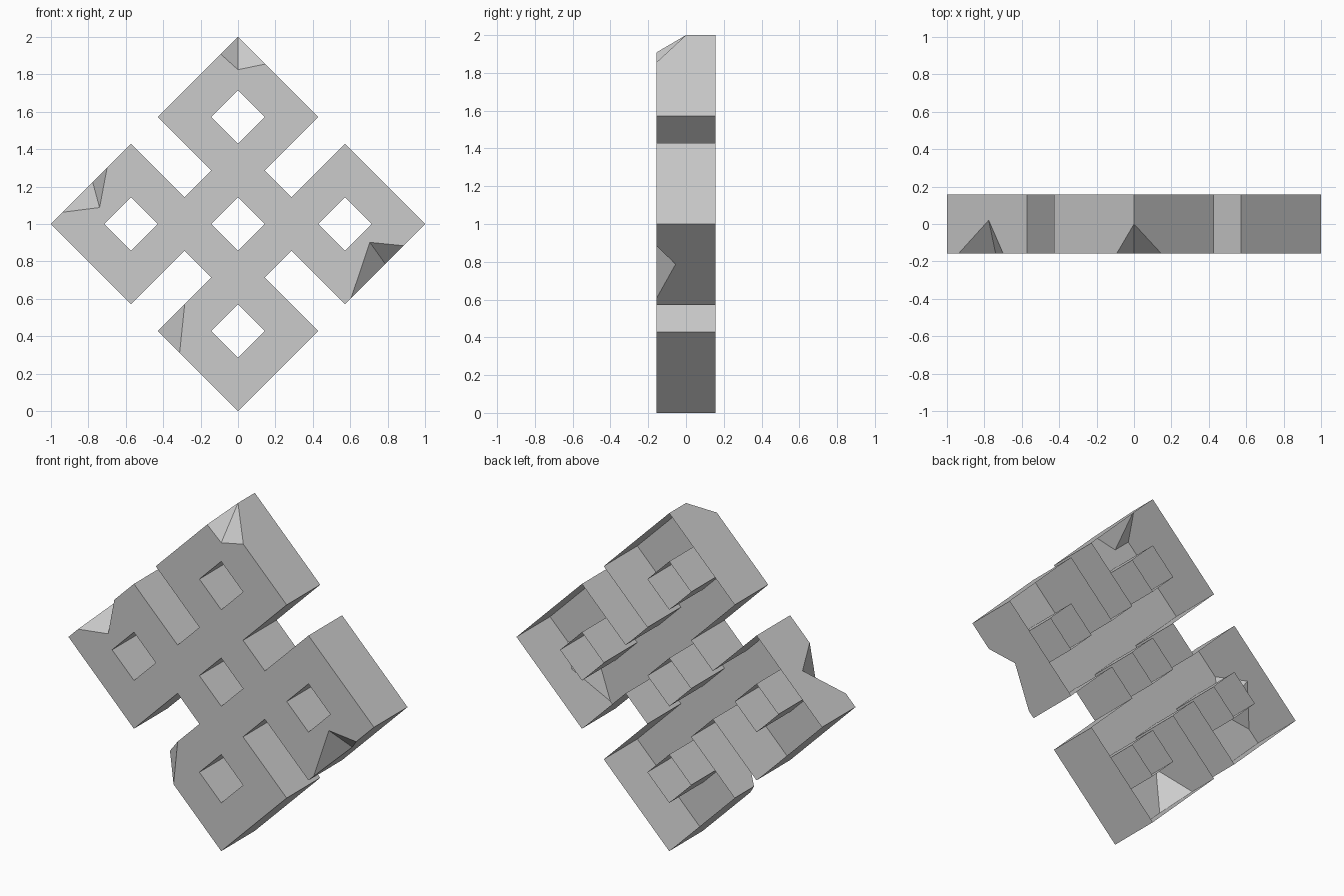
import bpy, bmesh

if "Cube" in bpy.data.objects:
    bpy.data.objects.remove(bpy.data.objects["Cube"])

S = 1 / 7          # grid cell (half diagonal step)
D = 0.157          # half thickness


def quarter_turns(pts):
    """Repeat points four times, turning clockwise about the centre."""
    out = []
    for _ in range(4):
        out += pts
        pts = [(z, -x) for x, z in pts]
    return out


def place(p, y=-D):
    return (p[0] * S, y, 1 + p[1] * S)


bm = bmesh.new()
cache = {}


def vert(co):
    key = tuple(round(c, 5) for c in co)
    if key not in cache:
        cache[key] = bm.verts.new(co)
    return cache[key]


def face(cos):
    return bm.faces.new([vert(c) for c in cos])


def loop_edges(cos):
    vs = [vert(c) for c in cos]
    return [bm.edges.get((a, b)) or bm.edges.new((a, b))
            for a, b in zip(vs, vs[1:] + vs[:1])]


# Notched diamond outline
corners = quarter_turns([(0, 7), (3, 4), (1, 2), (2, 1), (4, 3)])
n = len(corners)

# Chips: depth of chipped corners, extra rim points per side, inner points by apex
corner_depth = {0: 0.0, 11: -0.024}
rim_left, rim_right = (-0.777, 0.02, 1.223), (0.787, -0.055, 0.787)
extra = {
    19: [(-0.092, -D, 1.908)], 0: [(0.145, -D, 1.855)],
    15: [(-0.937, -D, 1.063), rim_left, (-0.70, -D, 1.30)],
    5: [(0.884, -D, 0.884), rim_right, (0.605, -D, 0.605)],
    10: [(-0.312, -D, 0.312)], 11: [(-0.285, -D, 0.572)],
}
rim = [place(c, corner_depth.get(i, -D)) for i, c in enumerate(corners)]
inner = {rim[0]: (0, -D, 1.825), rim_left: (-0.74, -D, 1.088),
         rim_right: (0.705, -D, 0.902)}

# Outer walls
path = []
for i in range(n):
    j = (i + 1) % n
    side = [rim[i]] + extra.get(i, [])
    path += side
    face([place(corners[i], D)] + side + [rim[j], place(corners[j], D)])

# Chip facets and the front outline that skirts them
front = []
for k, p in enumerate(path):
    if p[1] <= -D:
        front.append(p)
        continue
    a, b = path[k - 1], path[(k + 1) % len(path)]
    if p in inner:
        front.append(inner[p])
        face([a, inner[p], p])
        face([inner[p], b, p])
    else:
        face([a, b, p])
edges = loop_edges(front)

# Five square holes running through
for cx, cz in [(0, 0)] + quarter_turns([(0, 4)]):
    ring = [(cx + x, cz + z) for x, z in quarter_turns([(0, 1)])]
    for a, b in zip(ring, ring[1:] + ring[:1]):
        face([place(a), place(b), place(b, D), place(a, D)])
    edges += loop_edges([place(c) for c in ring])

# Front face (the back stays open)
fill = bmesh.ops.triangle_fill(bm, use_beauty=True, edges=edges, normal=(0, -1, 0))
front_face = next(g for g in fill["geom"] if isinstance(g, bmesh.types.BMFace))
bmesh.ops.recalc_face_normals(bm, faces=bm.faces[:])
front_face.normal_update()
if front_face.normal.y > 0:
    bmesh.ops.reverse_faces(bm, faces=bm.faces[:])

mesh = bpy.data.meshes.new("chipped_tile")
bm.to_mesh(mesh)
bm.free()
bpy.context.collection.objects.link(bpy.data.objects.new("chipped_tile", mesh))
